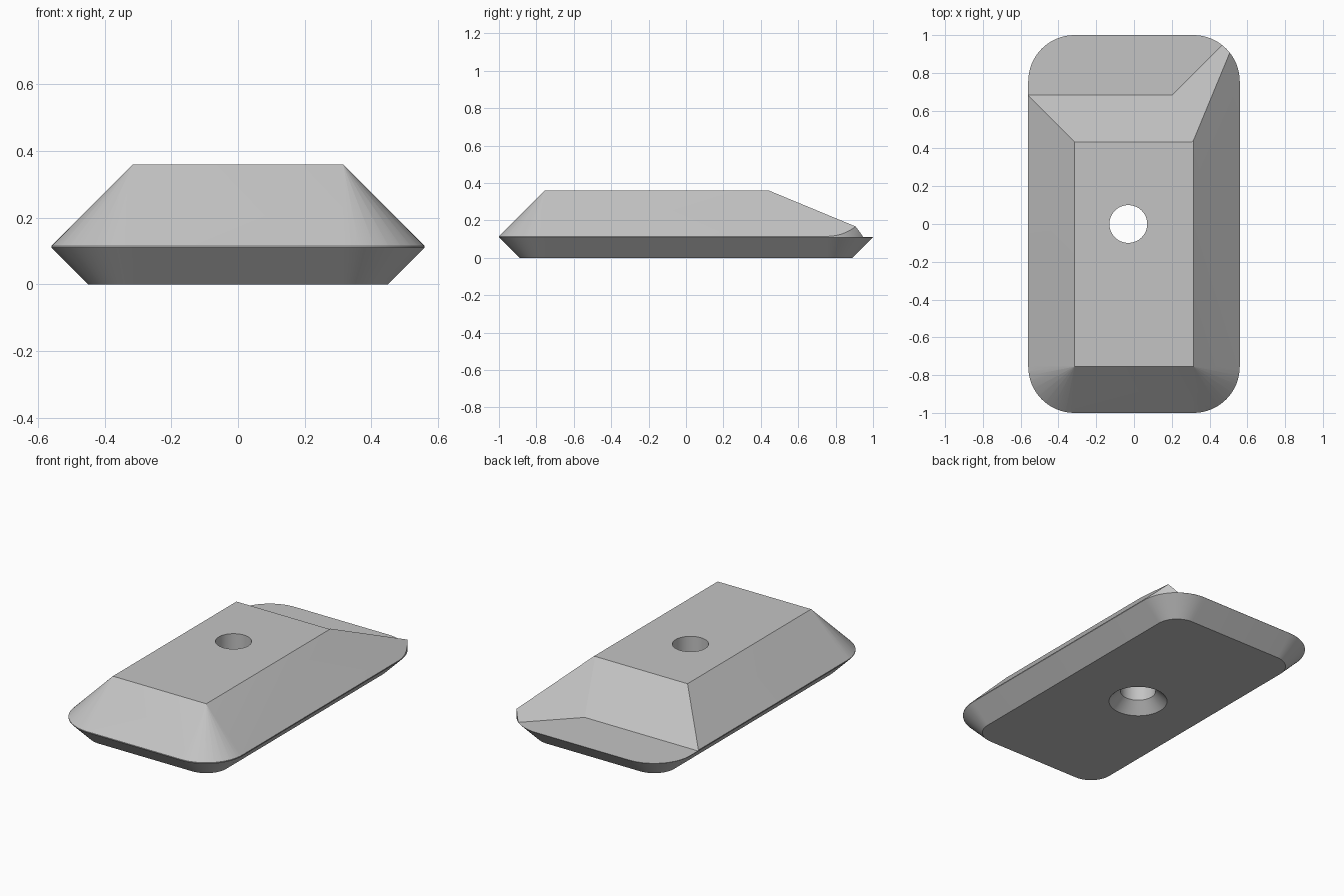
import bpy, bmesh
from math import cos, sin, pi, sqrt
from mathutils import Vector

cube = bpy.data.objects.get("Cube")
if cube:
    bpy.data.objects.remove(cube, do_unlink=True)

CORNER_X, CORNER_Y, RADIUS = 0.315, 0.755, 0.245
SEAM, TOP = 0.11, 0.36

grey = bpy.data.materials.new("light grey")
grey.use_nodes = True
colour = (0.55, 0.55, 0.55, 1)
grey.diffuse_color = colour
grey.node_tree.nodes["Principled BSDF"].inputs["Base Color"].default_value = colour


def to_object(name, bm):
    bmesh.ops.remove_doubles(bm, verts=bm.verts, dist=1e-5)
    bmesh.ops.recalc_face_normals(bm, faces=bm.faces)
    mesh = bpy.data.meshes.new(name)
    bm.to_mesh(mesh)
    bm.free()
    mesh.materials.append(grey)
    obj = bpy.data.objects.new(name, mesh)
    bpy.context.collection.objects.link(obj)
    return obj


def loft(name, rings):
    """Closed solid through rings of equal point count."""
    bm = bmesh.new()
    loops = [[bm.verts.new(p) for p in ring] for ring in rings]
    n = len(loops[0])
    for a, b in zip(loops, loops[1:]):
        for i in range(n):
            j = (i + 1) % n
            bm.faces.new((a[i], a[j], b[j], b[i]))
    bm.faces.new(loops[0][::-1])
    bm.faces.new(loops[-1])
    return to_object(name, bm)


def rounded(z, inset=0, back=CORNER_Y, steps=16):
    """Rounded rectangle, inset from the outer outline."""
    r = RADIUS - inset
    centres = [(CORNER_X, back), (-CORNER_X, back),
               (-CORNER_X, -CORNER_Y), (CORNER_X, -CORNER_Y)]
    return [(cx + r * cos(a), cy + r * sin(a), z)
            for q, (cx, cy) in enumerate(centres)
            for a in [(q + s / steps) * pi / 2 for s in range(steps + 1)]]


def circle(z, r, x=-0.03, sides=64):
    return [(x + r * cos(2 * pi * i / sides), r * sin(2 * pi * i / sides), z)
            for i in range(sides)]


def boolean(obj, cutter, operation):
    cutter.hide_render = True
    mod = obj.modifiers.new(operation, 'BOOLEAN')
    mod.operation, mod.solver, mod.object = operation, 'EXACT', cutter
    bpy.context.view_layer.objects.active = obj
    bpy.ops.object.modifier_apply(modifier=mod.name)
    bpy.data.objects.remove(cutter, do_unlink=True)


# Body: chamfered underside, upright rounded wall above the seam
body = loft("slider_body", [rounded(0, 0.11), rounded(SEAM), rounded(0.6)])

# Sloped sides and front, running straight out past the back
slopes = loft("slope_envelope", [rounded(TOP - 2 * RADIUS, -RADIUS, 2),
                                 rounded(TOP - 0.0001, RADIUS - 0.0001, 2)])
boolean(body, slopes, 'INTERSECT')

# Back step: a block trimmed by a straight ramp and a diagonal ramp
bm = bmesh.new()
bmesh.ops.create_cube(bm, size=2)
for v in bm.verts:
    v.co.y += 1.2
    v.co.z += 1 + SEAM + 0.001
for normal, dist in (((0, 1, 1), 0.795), ((-1, 1, sqrt(2)), 0.637)):
    normal = Vector(normal)
    cut = bmesh.ops.bisect_plane(bm, geom=bm.verts[:] + bm.edges[:] + bm.faces[:],
                                 plane_co=normal * dist / normal.length_squared,
                                 plane_no=normal, clear_inner=True)
    edges = [e for e in cut["geom_cut"] if isinstance(e, bmesh.types.BMEdge)]
    bmesh.ops.contextual_create(bm, geom=edges)
boolean(body, to_object("back_step_cutter", bm), 'DIFFERENCE')

# Screw hole, countersunk from below
hole = loft("hole_cutter", [circle(-0.05, 0.215), circle(0.065, 0.1), circle(1, 0.1)])
boolean(body, hole, 'DIFFERENCE')

bpy.ops.object.select_all(action='DESELECT')
body.select_set(True)
bpy.context.view_layer.objects.active = body
bpy.ops.object.shade_smooth_by_angle(angle=pi / 6)
